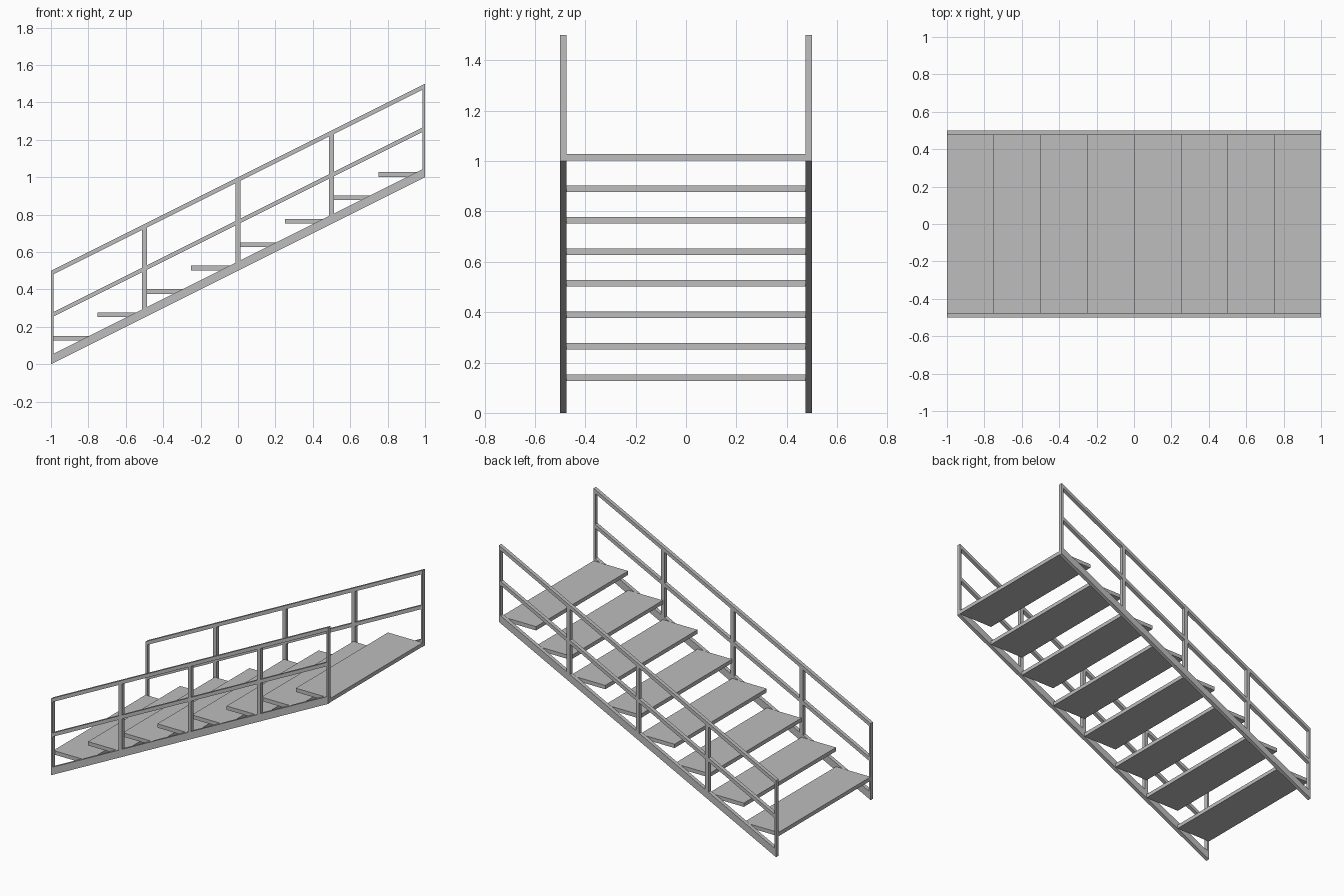
import bpy
import bmesh

cube = bpy.data.objects.get("Cube")
if cube:
    bpy.data.objects.remove(cube, do_unlink=True)

STEPS = 8
RUN = 2 / STEPS
RISE = 1 / STEPS
BAR = 0.025          # thickness of rails, posts and stringers
HALF = 0.5           # half of the stair width

grey = bpy.data.materials.new("steel grey")
grey.use_nodes = True
colour = (0.51, 0.51, 0.51, 1)
grey.diffuse_color = colour
grey.node_tree.nodes["Principled BSDF"].inputs["Base Color"].default_value = colour


def slope(x):
    """Height of the underside of the flight at x."""
    return (x + 1) / 2


def prism(name, profile, y0, y1):
    """Extrude an x-z outline from y0 to y1."""
    bm = bmesh.new()
    face = bm.faces.new([bm.verts.new((x, y0, z)) for x, z in profile])
    side = bmesh.ops.extrude_face_region(bm, geom=[face])
    moved = [v for v in side["geom"] if isinstance(v, bmesh.types.BMVert)]
    bmesh.ops.translate(bm, verts=moved, vec=(0, y1 - y0, 0))
    bmesh.ops.recalc_face_normals(bm, faces=bm.faces)
    mesh = bpy.data.meshes.new(name)
    bm.to_mesh(mesh)
    bm.free()
    mesh.materials.append(grey)
    obj = bpy.data.objects.new(name, mesh)
    bpy.context.collection.objects.link(obj)


def sloped(name, x0, x1, low, high, y0, y1):
    """Bar whose top and bottom follow the slope of the flight."""
    prism(name, [(x0, slope(x0) + low), (x1, slope(x1) + low),
                 (x1, slope(x1) + high), (x0, slope(x0) + high)], y0, y1)


# Treads
for i in range(STEPS):
    x = -1 + i * RUN
    z = RISE * (i + 1) + 0.002
    prism(f"tread_{i + 1}", [(x, z), (x + RUN, z), (x + RUN, z + BAR), (x, z + BAR)],
          BAR - HALF, HALF - BAR)

# Stringers, rails and posts on both sides
for side, y0 in (("right", -HALF), ("left", HALF - BAR)):
    y1 = y0 + BAR
    sloped(f"{side}_stringer", -1, 1, 0, 0.05, y0, y1)
    sloped(f"{side}_middle_rail", -1, 1, 0.248, 0.248 + BAR, y0, y1)
    sloped(f"{side}_handrail", -1, 1, 0.5 - BAR, 0.5, y0, y1)
    for i in range(5):
        x = -1 + i / 2
        x0, x1 = max(-1, x - BAR / 2), min(1, x + BAR / 2)
        sloped(f"{side}_lower_post_{i + 1}", x0, x1, 0.05, 0.248, y0, y1)
        sloped(f"{side}_upper_post_{i + 1}", x0, x1, 0.248 + BAR, 0.5 - BAR, y0, y1)
